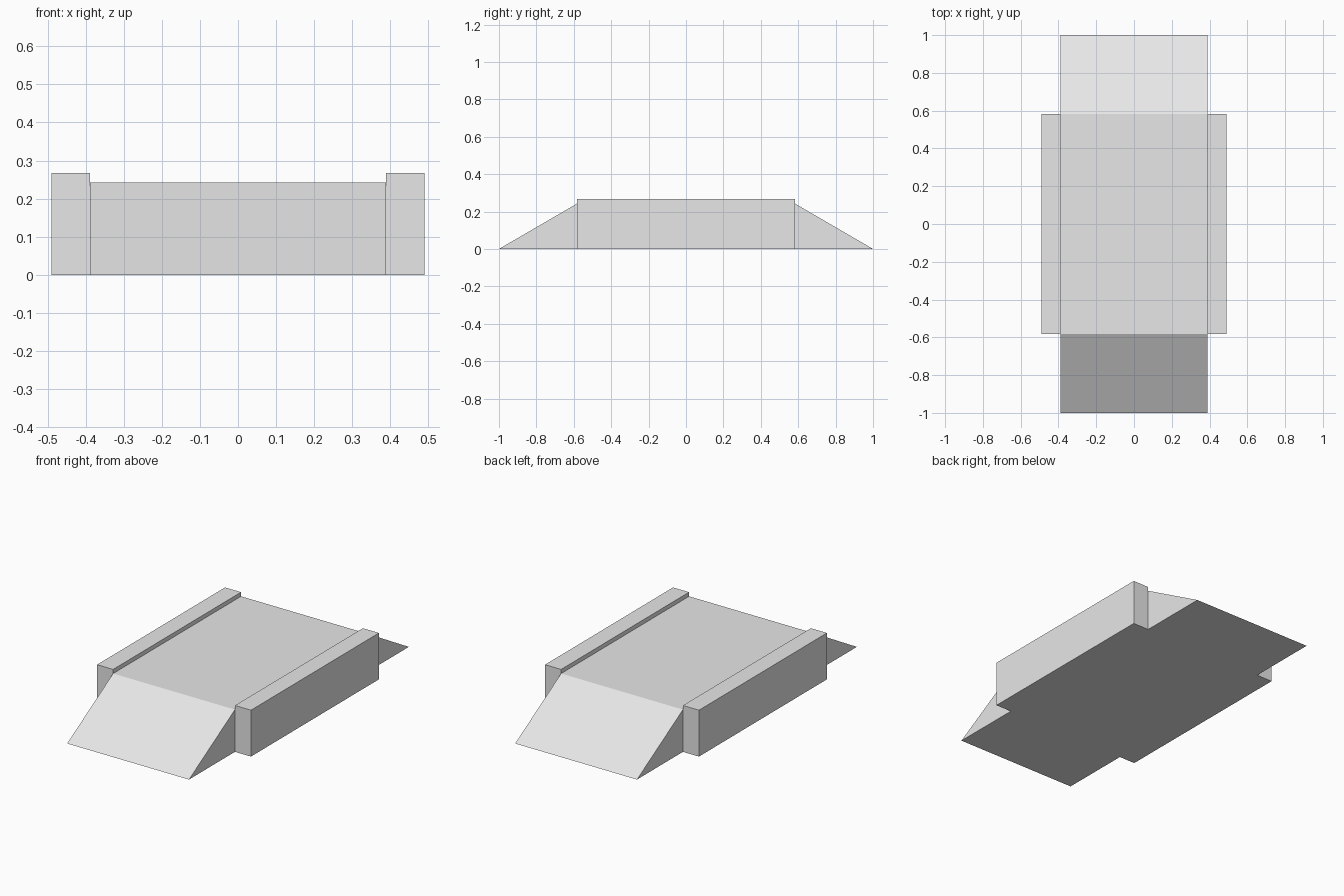
import bpy
import bmesh

cube = bpy.data.objects.get("Cube")
if cube:
    bpy.data.objects.remove(cube, do_unlink=True)

grey = bpy.data.materials.new("plain_grey")
grey.use_nodes = True
colour = (0.8, 0.8, 0.8, 1)
grey.diffuse_color = colour
grey.node_tree.nodes["Principled BSDF"].inputs["Base Color"].default_value = colour

HALF_DECK = 0.388
HALF_WIDTH = 0.49
HALF_RAIL = 0.582
DECK_TOP = 0.243
RAIL_TOP = 0.267


def extrude_profile(name, profile, x0, x1):
    """Extrude a (y, z) outline along x into a closed flat-sided solid."""
    bm = bmesh.new()
    face = bm.faces.new([bm.verts.new((x0, y, z)) for y, z in profile])
    grown = bmesh.ops.extrude_face_region(bm, geom=[face])["geom"]
    verts = [v for v in grown if isinstance(v, bmesh.types.BMVert)]
    bmesh.ops.translate(bm, verts=verts, vec=(x1 - x0, 0, 0))
    bmesh.ops.recalc_face_normals(bm, faces=bm.faces)
    mesh = bpy.data.meshes.new(name)
    bm.to_mesh(mesh)
    bm.free()
    mesh.materials.append(grey)
    obj = bpy.data.objects.new(name, mesh)
    bpy.context.collection.objects.link(obj)
    return obj


# Raised deck with a ramp sloping to the ground at each end
extrude_profile("deck_with_ramps",
                [(-1, 0), (1, 0), (HALF_RAIL, DECK_TOP), (-HALF_RAIL, DECK_TOP)],
                -HALF_DECK, HALF_DECK)

# Low side walls standing slightly above the deck
wall = [(-HALF_RAIL, 0), (HALF_RAIL, 0), (HALF_RAIL, RAIL_TOP), (-HALF_RAIL, RAIL_TOP)]
for name, side in (("left_side_wall", 1), ("right_side_wall", -1)):
    extrude_profile(name, wall, side * HALF_DECK, side * HALF_WIDTH)
